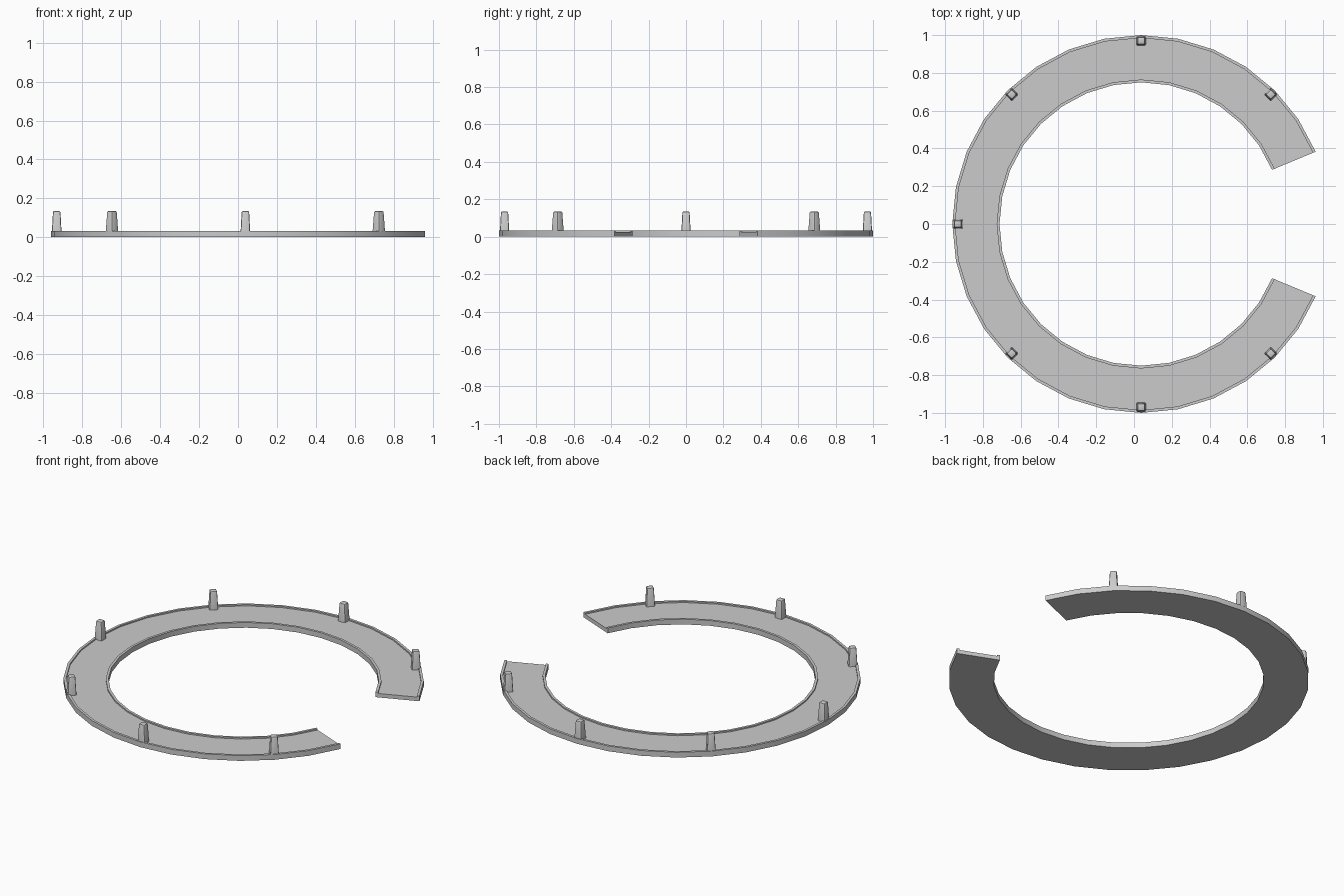
import bpy, bmesh
from math import radians, cos, sin
from mathutils import Matrix

if "Cube" in bpy.data.objects:
    bpy.data.objects.remove(bpy.data.objects["Cube"])

CX = 0.038      # ring centre, so that the open ring is centred on x = 0
STEPS = 28      # 28 of 32 segments: a 45 degree gap faces +x


def add_object(name, bm):
    bmesh.ops.recalc_face_normals(bm, faces=bm.faces)
    mesh = bpy.data.meshes.new(name)
    bm.to_mesh(mesh)
    bm.free()
    obj = bpy.data.objects.new(name, mesh)
    bpy.context.collection.objects.link(obj)
    bpy.ops.object.select_all(action='DESELECT')
    bpy.context.view_layer.objects.active = obj
    obj.select_set(True)
    bpy.ops.object.shade_smooth_by_angle(angle=radians(30))
    return obj


# Open ring: shallow channel profile (radius, z) swept around the centre
profile = [(0.75, 0), (1.0, 0), (1.0, 0.032), (0.985, 0.032), (0.985, 0.024),
           (0.765, 0.024), (0.765, 0.032), (0.75, 0.032)]
bm = bmesh.new()
rows = []
for i in range(STEPS + 1):
    a = radians(22.5 + 11.25 * i)
    rows.append([bm.verts.new((CX + r * cos(a), r * sin(a), z)) for r, z in profile])
n = len(profile)
for r0, r1 in zip(rows, rows[1:]):
    for j in range(n):
        k = (j + 1) % n
        bm.faces.new((r0[j], r0[k], r1[k], r1[j]))
bm.faces.new(rows[0])
bm.faces.new(rows[-1])
add_object("open_ring", bm)


# Tapered posts with rounded corners standing on the outer rim
def post(index):
    bm = bmesh.new()
    bmesh.ops.create_cube(bm, size=1)
    for v in bm.verts:
        top = v.co.z > 0
        half = 0.019 if top else 0.025
        v.co.x = half if v.co.x > 0 else -half
        v.co.y = half if v.co.y > 0 else -half
        v.co.z = 0.135 if top else 0.022
    edges = [e for e in bm.edges if max(v.co.z for v in e.verts) > 0.1]
    bmesh.ops.bevel(bm, geom=edges, offset=0.007, segments=2, profile=0.5,
                    affect='EDGES')
    place = (Matrix.Translation((CX, 0, 0)) @ Matrix.Rotation(radians(45 * index), 4, 'Z')
             @ Matrix.Translation((0.97, 0, 0)))
    bmesh.ops.transform(bm, matrix=place, verts=bm.verts)
    add_object(f"post_{index}", bm)


for i in range(1, 8):
    post(i)
